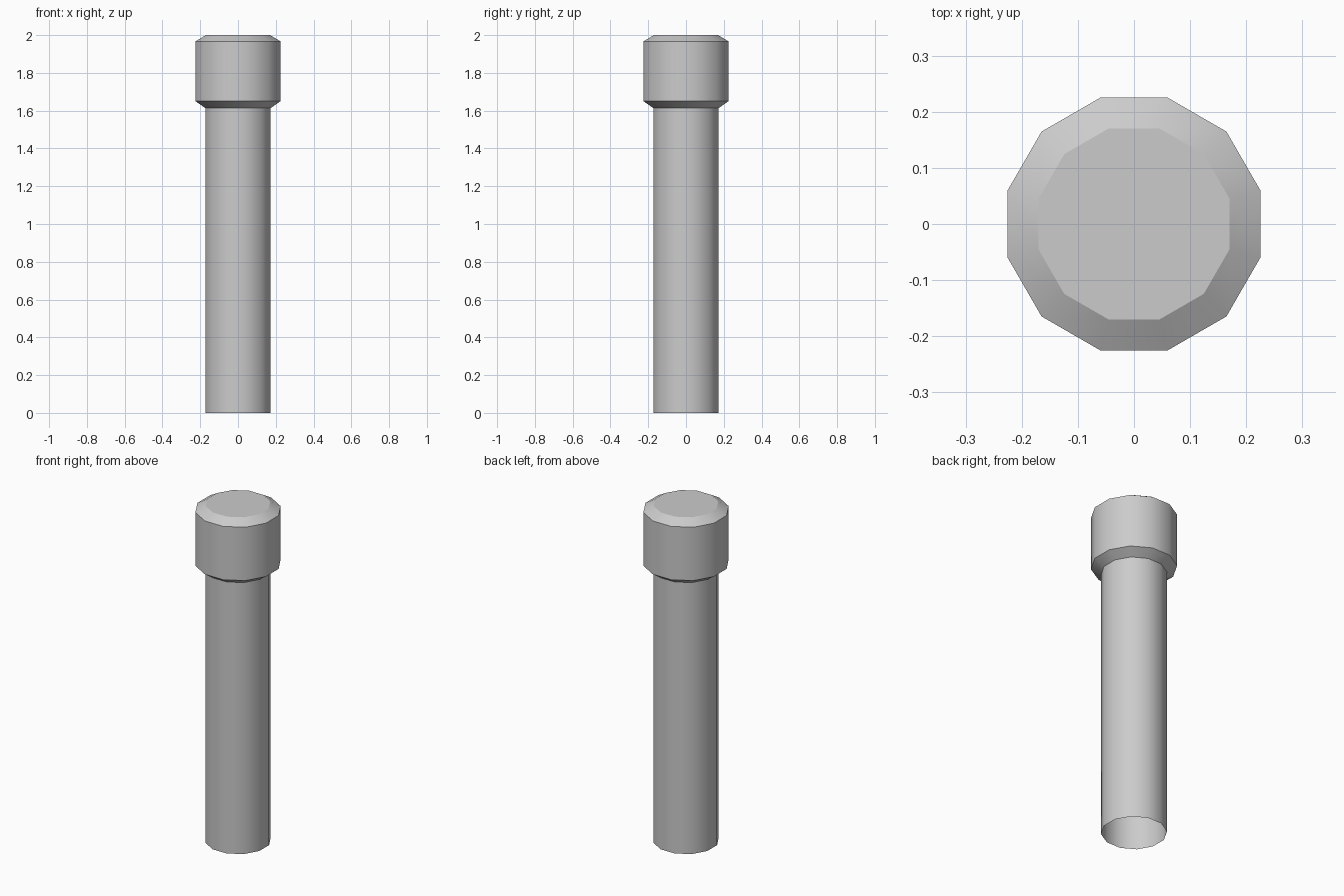
import bpy
import bmesh
from math import cos, sin, pi

SIDES = 12
FLAT = cos(pi / SIDES)  # ratio of flat-side distance to corner distance

cube = bpy.data.objects.get("Cube")
if cube:
    bpy.data.objects.remove(cube, do_unlink=True)

grey = bpy.data.materials.new("plain grey")
grey.use_nodes = True
colour = (0.6, 0.6, 0.6, 1.0)
grey.diffuse_color = colour
grey.node_tree.nodes["Principled BSDF"].inputs["Base Color"].default_value = colour


def turned_part(name, profile, cap_top=False):
    """Stack twelve-sided rings from (flat-side distance, height) pairs, bottom up."""
    bm = bmesh.new()
    rings = []
    for half_width, z in profile:
        r = half_width / FLAT
        angles = [(i + 0.5) * 2 * pi / SIDES for i in range(SIDES)]
        rings.append([bm.verts.new((r * cos(a), r * sin(a), z)) for a in angles])
    for low, high in zip(rings, rings[1:]):
        for i in range(SIDES):
            j = (i + 1) % SIDES
            bm.faces.new((low[i], low[j], high[j], high[i])).smooth = True
    if cap_top:
        bm.faces.new(rings[-1])
    # Round around the axis, crisp along every ring
    for edge in bm.edges:
        a, b = edge.verts
        edge.smooth = abs(a.co.z - b.co.z) > 0.001
    mesh = bpy.data.meshes.new(name)
    bm.to_mesh(mesh)
    bm.free()
    mesh.materials.append(grey)
    obj = bpy.data.objects.new(name, mesh)
    bpy.context.collection.objects.link(obj)
    return obj


# Long shaft, open at the foot
turned_part("shaft", [(0.172, 0), (0.172, 1.613)])

# Wider head with chamfered rims and a flat top
turned_part("head", [(0.172, 1.613), (0.225, 1.65), (0.225, 1.967), (0.17, 2.0)], cap_top=True)
